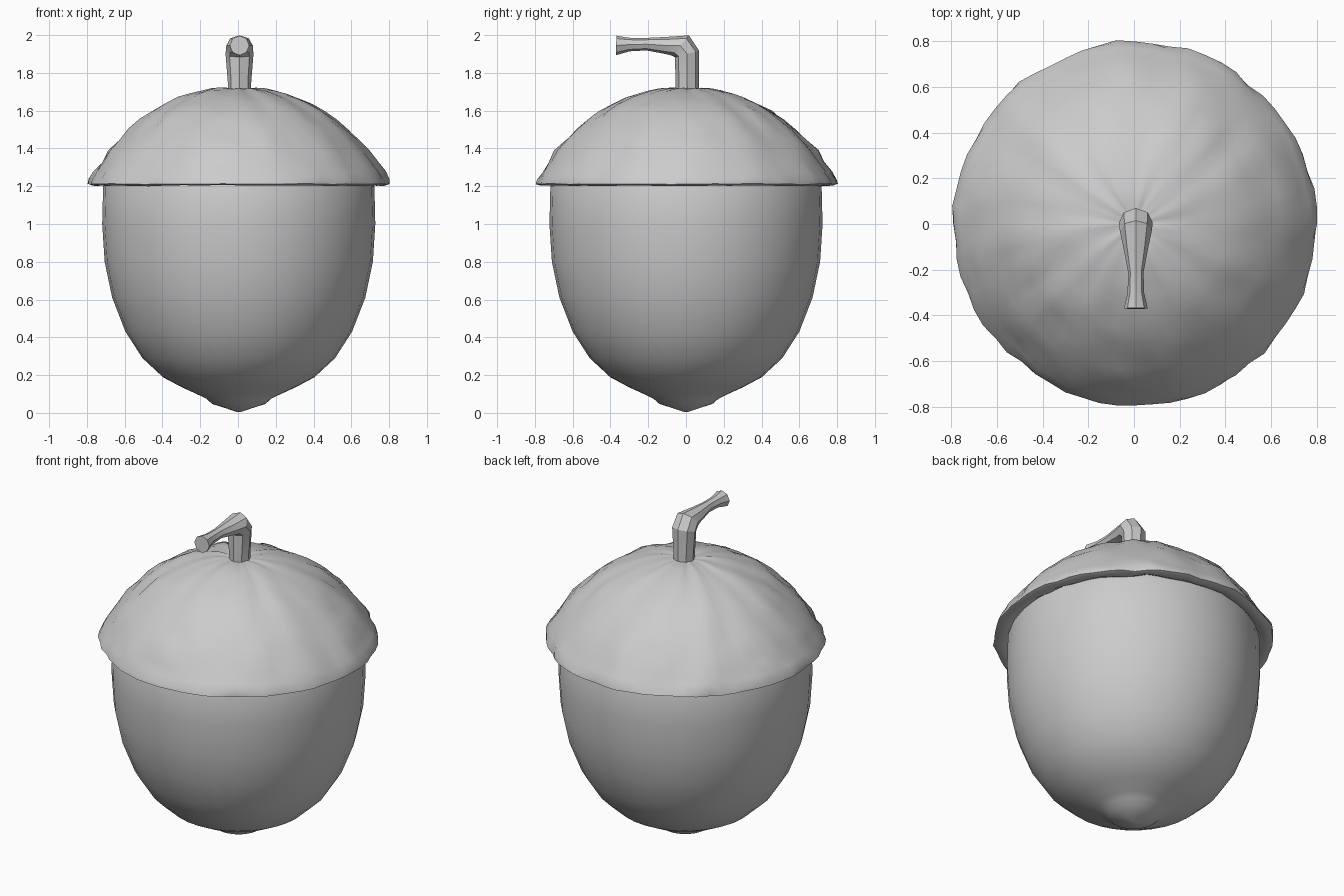
import bpy, bmesh, math, random
from mathutils import Vector, noise

if "Cube" in bpy.data.objects:
    bpy.data.objects.remove(bpy.data.objects["Cube"])

random.seed(4)
CX = 0.004


def make_object(name, rings, close_start, close_end, angle):
    """Skin a list of vertex rings into one object."""
    bm = bmesh.new()
    loops = [[bm.verts.new(p) for p in ring] for ring in rings]
    for a, b in zip(loops, loops[1:]):
        n = len(a)
        for i in range(n):
            j = (i + 1) % n
            bm.faces.new((a[i], a[j], b[j], b[i]))
    for loop, close in ((loops[0], close_start), (loops[-1], close_end)):
        if close:
            tip = bm.verts.new(sum((v.co for v in loop), Vector()) / len(loop))
            for i in range(len(loop)):
                bm.faces.new((loop[i], loop[(i + 1) % len(loop)], tip))
    bmesh.ops.recalc_face_normals(bm, faces=bm.faces)
    mesh = bpy.data.meshes.new(name)
    bm.to_mesh(mesh)
    bm.free()
    obj = bpy.data.objects.new(name, mesh)
    bpy.context.collection.objects.link(obj)
    bpy.ops.object.select_all(action='DESELECT')
    obj.select_set(True)
    bpy.context.view_layer.objects.active = obj
    bpy.ops.object.shade_smooth_by_angle(angle=math.radians(angle))
    return obj


def lathe(profile, segments, offset=None):
    """Rings of a turned profile, with an optional (radius, height) offset."""
    rings = []
    for r, z in profile:
        ring = []
        for i in range(segments):
            a = math.tau * i / segments
            dr, dz = offset(r, z, a) if offset else (0, 0)
            ring.append(Vector((CX + (r + dr) * math.cos(a),
                                (r + dr) * math.sin(a), z + dz)))
        rings.append(ring)
    return rings


# Smooth nut with a small pointed tip
nut_profile = [(0.008, 0.004), (0.07, 0.025), (0.14, 0.047), (0.172, 0.075),
               (0.21, 0.094), (0.30, 0.135), (0.40, 0.188), (0.51, 0.29),
               (0.60, 0.43), (0.67, 0.61), (0.71, 0.80), (0.723, 1.0),
               (0.718, 1.20), (0.68, 1.29), (0.50, 1.42), (0.20, 1.52)]
make_object("nut", lathe(nut_profile, 32), True, True, 60)


# Rough, wrinkled cap: radial ridges near the stem, scaly bumps near the rim
def roughness(r, z, a):
    p = Vector((r * math.cos(a), r * math.sin(a), z))
    ridge = noise.noise(Vector((math.cos(a) * 4, math.sin(a) * 4, r * 2)))
    bump = noise.noise(p * 9) + 0.6 * noise.noise(p * 19)
    fade = min(1, r / 0.5)
    d = 0.012 * ridge * min(1, r / 0.15) + 0.014 * bump * fade
    if z < 1.23:
        return d * 0.8 + 0.012 * noise.noise(p * 13), 0.005 * bump
    return d * r / 0.8, d * (1 - 0.6 * r / 0.8)


cap_profile = [(0.04, 1.715), (0.09, 1.72), (0.14, 1.717), (0.20, 1.705),
               (0.26, 1.688), (0.32, 1.667), (0.39, 1.635), (0.46, 1.595),
               (0.52, 1.55), (0.58, 1.50), (0.635, 1.445), (0.69, 1.385),
               (0.73, 1.325), (0.765, 1.275), (0.79, 1.235), (0.795, 1.212),
               (0.77, 1.203), (0.735, 1.208), (0.70, 1.225)]
make_object("cap", lathe(cap_profile, 64, roughness), True, False, 50)

# Bent faceted stem: (y, z, radius across x, radius in bend plane, tilt)
stem_path = [(0.008, 1.69, 0.062, 0.062, 0), (0.006, 1.75, 0.062, 0.062, 0),
             (0.006, 1.90, 0.074, 0.066, 15), (-0.03, 1.945, 0.070, 0.070, 50),
             (-0.10, 1.945, 0.055, 0.046, 85), (-0.21, 1.952, 0.034, 0.033, 90),
             (-0.30, 1.95, 0.036, 0.036, 90), (-0.37, 1.945, 0.052, 0.052, 88)]
stem_rings = []
for y, z, rx, rn, tilt in stem_path:
    t = math.radians(tilt)
    stem_rings.append([
        Vector((0.008 + rx * math.cos(k), y + rn * math.sin(k) * math.cos(t),
                z + rn * math.sin(k) * math.sin(t)))
        for k in (math.tau * i / 8 for i in range(8))])
make_object("stem", stem_rings, True, True, 20)
